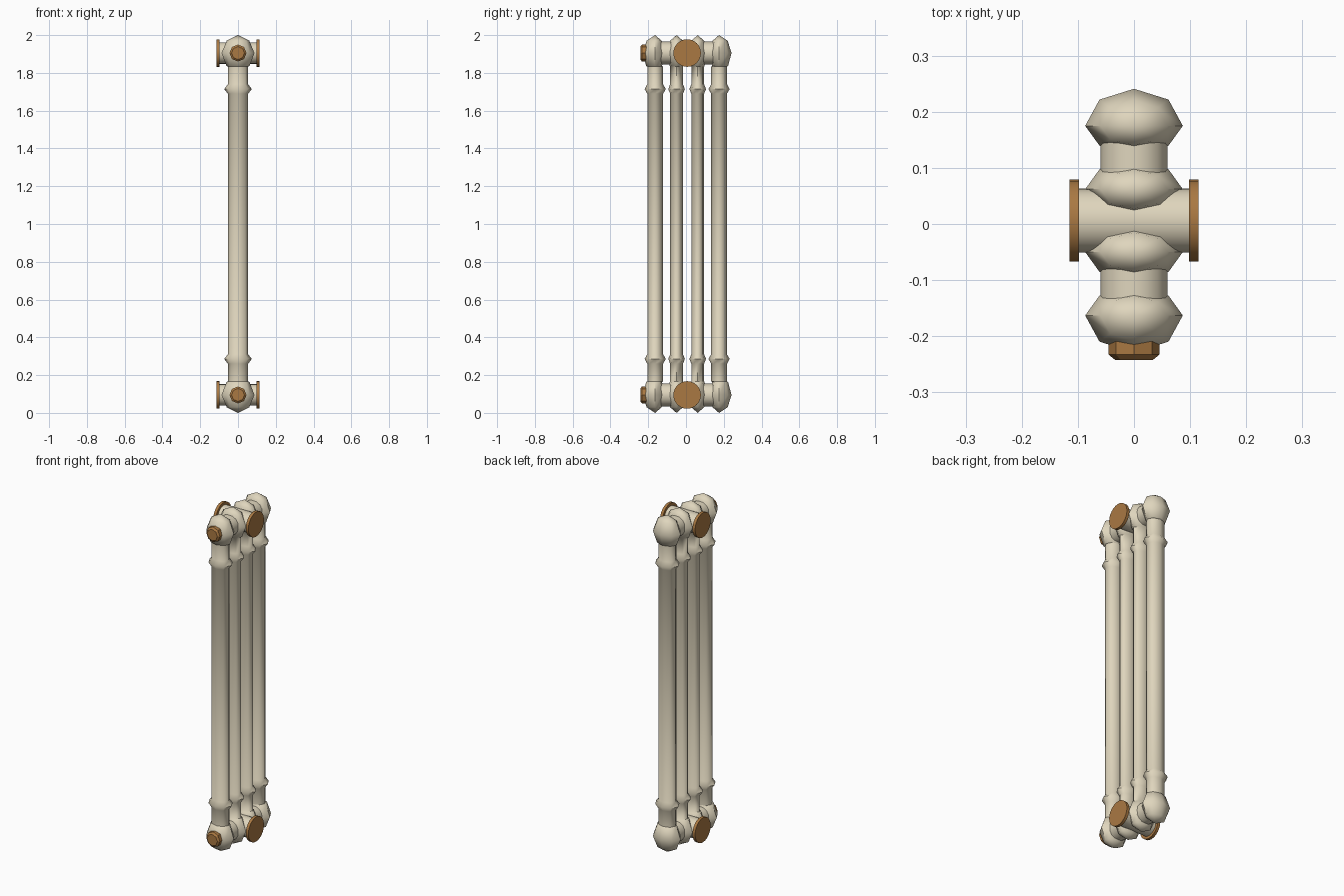
import bpy, bmesh, math
from mathutils import Matrix, Vector

if "Cube" in bpy.data.objects:
    bpy.data.objects.remove(bpy.data.objects["Cube"])


def material(name, color):
    m = bpy.data.materials.new(name)
    m.diffuse_color = color
    m.use_nodes = True
    m.node_tree.nodes["Principled BSDF"].inputs["Base Color"].default_value = m.diffuse_color
    return m


CREAM = material("cream_paint", (0.74, 0.67, 0.51, 1))
BRONZE = material("bronze", (0.40, 0.19, 0.055, 1))
MID_Y = 0.006      # centre line of the four columns
PORT_Z = 1.905     # height of the upper ports (lower ones are mirrored about z = 1)


def loft(name, rings, sides, matrix, mat, angle):
    """Skin rings of (height, x radius, -y radius, +y radius) along local z."""
    bm = bmesh.new()
    loops = []
    for h, rx, rf, rb in rings:
        loop = []
        for i in range(sides):
            a = 2 * math.pi * i / sides
            s = math.sin(a)
            loop.append(bm.verts.new((rx * math.cos(a), s * (rb if s > 0 else rf), h)))
        loops.append(loop)
    for lo, hi in zip(loops, loops[1:]):
        for i in range(sides):
            j = (i + 1) % sides
            bm.faces.new((lo[i], lo[j], hi[j], hi[i]))
    bm.faces.new(loops[0][::-1])
    bm.faces.new(loops[-1])
    # collapse near-zero end rings into points
    bmesh.ops.remove_doubles(bm, verts=bm.verts, dist=1e-4)
    bmesh.ops.transform(bm, matrix=matrix, verts=bm.verts)
    bmesh.ops.recalc_face_normals(bm, faces=bm.faces)
    mesh = bpy.data.meshes.new(name)
    bm.to_mesh(mesh)
    bm.free()
    ob = bpy.data.objects.new(name, mesh)
    bpy.context.collection.objects.link(ob)
    mesh.materials.append(mat)
    bpy.ops.object.select_all(action='DESELECT')
    ob.select_set(True)
    bpy.context.view_layer.objects.active = ob
    bpy.ops.object.shade_smooth_by_angle(angle=math.radians(angle))
    return ob


def round_part(name, start, axis, steps, sides, mat, angle=40):
    """Turned part along an axis; steps are (distance, radius)."""
    rot = Vector((0, 0, 1)).rotation_difference(Vector(axis)).to_matrix().to_4x4()
    return loft(name, [(d, r, r, r) for d, r in steps], sides,
                Matrix.Translation(start) @ rot, mat, angle)


# Columns: tube, collars and the bulbs at both ends
def column(name, y, tube_y, collar_y, front, back):
    half = [
        (0.690, 0.054, tube_y, tube_y),
        (0.714, 0.073, collar_y, collar_y),
        (0.740, 0.054, tube_y, tube_y),
        (0.834, 0.054, tube_y, tube_y),
        (0.836, 0.061, front * 0.72, back * 0.72),
        (0.905, 0.087, front, back),
        (0.970, 0.060, front * 0.69, back * 0.69),
        (1.000, 0.0, 0.0, 0.0),
    ]
    rings = [(-h, a, b, c) for h, a, b, c in reversed(half)] + half
    loft(name, rings, 8, Matrix.Translation((0, y, 1)), CREAM, 60)


column("front_column", MID_Y - 0.169, 0.042, 0.056, 0.066, 0.050)
column("inner_front_column", MID_Y - 0.056, 0.034, 0.044, 0.050, 0.050)
column("inner_back_column", MID_Y + 0.056, 0.034, 0.044, 0.050, 0.050)
column("back_column", MID_Y + 0.169, 0.042, 0.056, 0.050, 0.066)

for level, z in (("lower", 2 - PORT_Z), ("upper", PORT_Z)):
    # Links joining outer and inner bulbs
    for side, s in (("front", -1), ("back", 1)):
        round_part(f"{level}_{side}_link", (0, MID_Y + s * 0.056, z), (0, s, 0),
                   [(0, 0.060), (0.113, 0.060)], 16, CREAM)
    # Cross pipe with a bronze flange at each end
    round_part(f"{level}_cross_pipe", (-0.10, MID_Y, z), (1, 0, 0),
               [(0, 0.057), (0.20, 0.057)], 24, CREAM)
    for side, s in (("left", -1), ("right", 1)):
        round_part(f"{level}_{side}_flange", (s * 0.098, MID_Y, z), (s, 0, 0),
                   [(0, 0.073), (0.017, 0.073)], 24, BRONZE)
    # Front plug with a chamfered face
    round_part(f"{level}_front_plug", (0, -0.195, z), (0, -1, 0),
               [(0, 0.045), (0.038, 0.045), (0.047, 0.034)], 8, BRONZE, 25)
